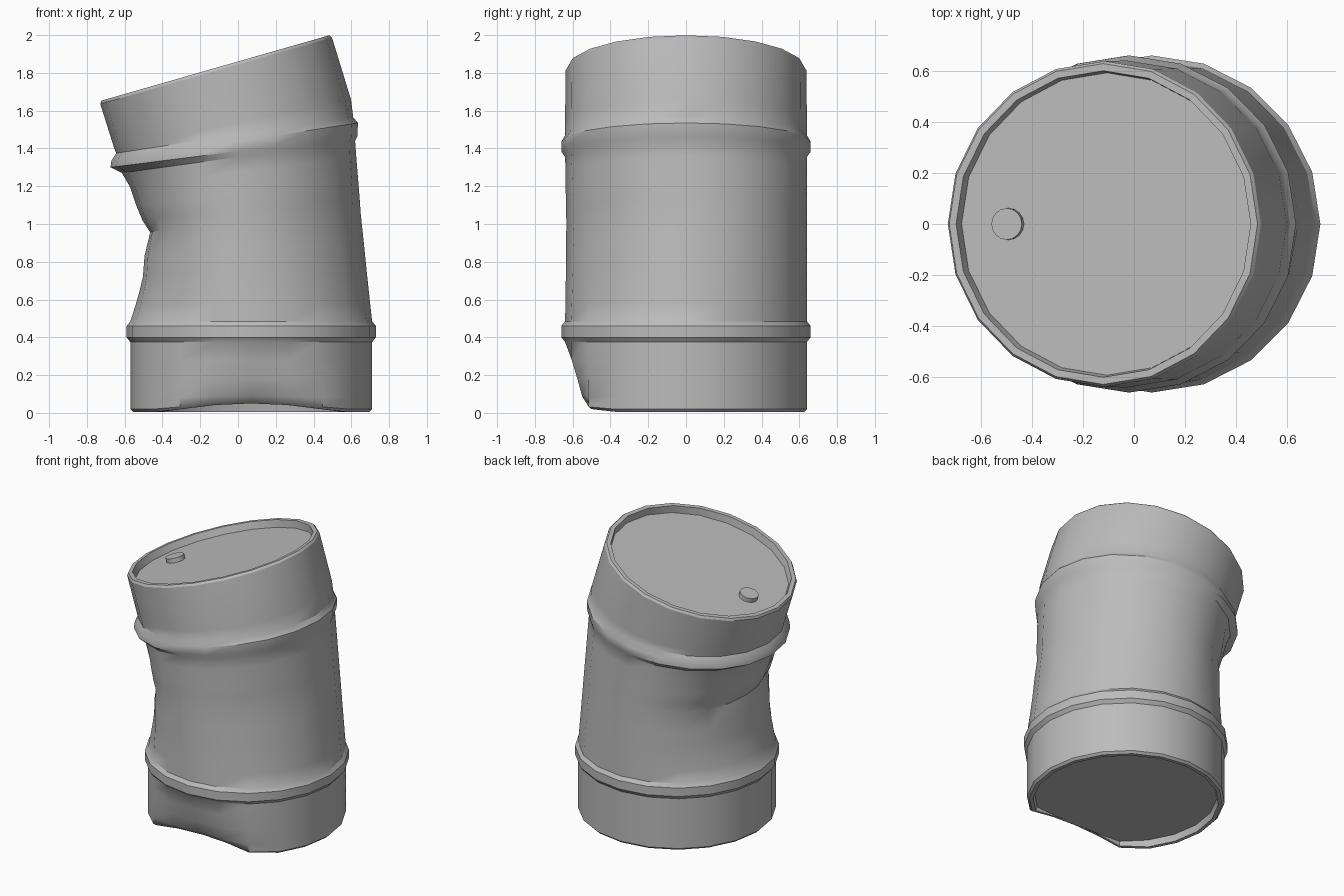
import bpy, bmesh, math

if "Cube" in bpy.data.objects:
    bpy.data.objects.remove(bpy.data.objects["Cube"])

SIDES = 20
TILT = math.radians(16)
TOP = (-0.12, 1.826)          # centre of the leaning upper rim


def material(name, rgb):
    m = bpy.data.materials.new(name)
    m.use_nodes = True
    m.diffuse_color = (*rgb, 1)
    m.node_tree.nodes["Principled BSDF"].inputs["Base Color"].default_value = (*rgb, 1)
    return m


grey = material("grey_metal", (0.5, 0.5, 0.5))


def finish(bm, name):
    bmesh.ops.recalc_face_normals(bm, faces=bm.faces)
    me = bpy.data.meshes.new(name)
    bm.to_mesh(me)
    bm.free()
    ob = bpy.data.objects.new(name, me)
    bpy.context.collection.objects.link(ob)
    me.materials.append(grey)
    bpy.ops.object.select_all(action='DESELECT')
    ob.select_set(True)
    bpy.context.view_layer.objects.active = ob
    bpy.ops.object.shade_smooth_by_angle(angle=math.radians(32))
    return ob


def flat(r, z):
    """Level ring: left x, left z, right x, right z, depth radius."""
    return (0.07 - r, z, 0.07 + r, z, r)


def leaning(r, h):
    """Ring on the leaning top axis, h above the rim plane."""
    cx, cz = TOP[0] - h * math.sin(TILT), TOP[1] + h * math.cos(TILT)
    dx, dz = r * math.cos(TILT), r * math.sin(TILT)
    return (cx - dx, cz - dz, cx + dx, cz + dz, r)


def ring(bm, row, dent=0.0, limit=None, lift=0.0):
    xl, zl, xr, zr, ry = row
    verts = []
    for i in range(SIDES):
        a = 2 * math.pi * i / SIDES
        c, s = math.cos(a), math.sin(a)
        x = (xl + xr) / 2 + c * (xr - xl) / 2
        z = (zl + zr) / 2 + c * (zr - zl) / 2
        y = ry * s
        push = dent * max(0, -c) ** 2          # crumple on the -x side
        push += 0.2 * dent * max(0, math.cos(a + math.pi / 4)) ** 4
        x, y = x - push * c, y - push * s
        if limit and y < -limit:               # flattened foot at the front
            y = -limit
            z += lift * max(0, 1 - ((x - 0.07) / 0.45) ** 2)
        verts.append(bm.verts.new((x, y, z)))
    return verts


def skin(bm, loops):
    for lo, hi in zip(loops, loops[1:]):
        for i in range(SIDES):
            j = (i + 1) % SIDES
            bm.faces.new((lo[i], lo[j], hi[j], hi[i]))


bm = bmesh.new()
loops = []

# recessed base, foot rim and dented lower wall
for r, z, limit, lift in [(0.59, 0.05, 0.49, 0), (0.60, 0.005, 0.485, 0.045),
                          (0.625, 0.005, 0.50, 0.045), (0.64, 0.02, 0.515, 0.04),
                          (0.64, 0.08, 0.55, 0.01), (0.64, 0.18, 0.575, 0),
                          (0.64, 0.28, 0.605, 0), (0.64, 0.375, 0.64, 0)]:
    loops.append(ring(bm, flat(r, z), limit=limit, lift=lift))

# lower hoop
for r, z in [(0.66, 0.40), (0.66, 0.46)]:
    loops.append(ring(bm, flat(r, z)))

# crumpled middle wall, blended between the two hoops
low, high = flat(0.64, 0.485), (-0.615, 1.27, 0.62, 1.44, 0.64)
for t, dent in [(0, 0), (0.1, 0.03), (0.2, 0.057), (0.3, 0.08), (0.44, 0.095), (0.6, 0.132),
                (0.68, 0.095), (0.78, 0.067), (0.91, 0.038), (1, 0)]:
    loops.append(ring(bm, [p + (q - p) * t for p, q in zip(low, high)], dent))

# upper hoop and bent shoulder
for row in [(-0.675, 1.30, 0.632, 1.465, 0.66), (-0.67, 1.335, 0.635, 1.535, 0.66),
            (-0.645, 1.375, 0.61, 1.565, 0.64), (-0.655, 1.40, 0.598, 1.66, 0.64)]:
    loops.append(ring(bm, row))

# upper rim and recessed lid
for r, h in [(0.638, -0.015), (0.628, 0), (0.60, 0), (0.592, -0.05)]:
    loops.append(ring(bm, leaning(r, h)))

skin(bm, loops)
bm.faces.new(loops[0])
bm.faces.new(loops[-1])
finish(bm, "barrel_body")

# filler plug on the lid
bm = bmesh.new()
bmesh.ops.create_cone(bm, cap_ends=True, segments=16, radius1=0.062, radius2=0.062, depth=0.04)
plug = finish(bm, "filler_plug")
along, h = -0.40, -0.04
plug.location = (TOP[0] + along * math.cos(TILT) - h * math.sin(TILT), 0,
                 TOP[1] + along * math.sin(TILT) + h * math.cos(TILT))
plug.rotation_euler = (0, -TILT, 0)
